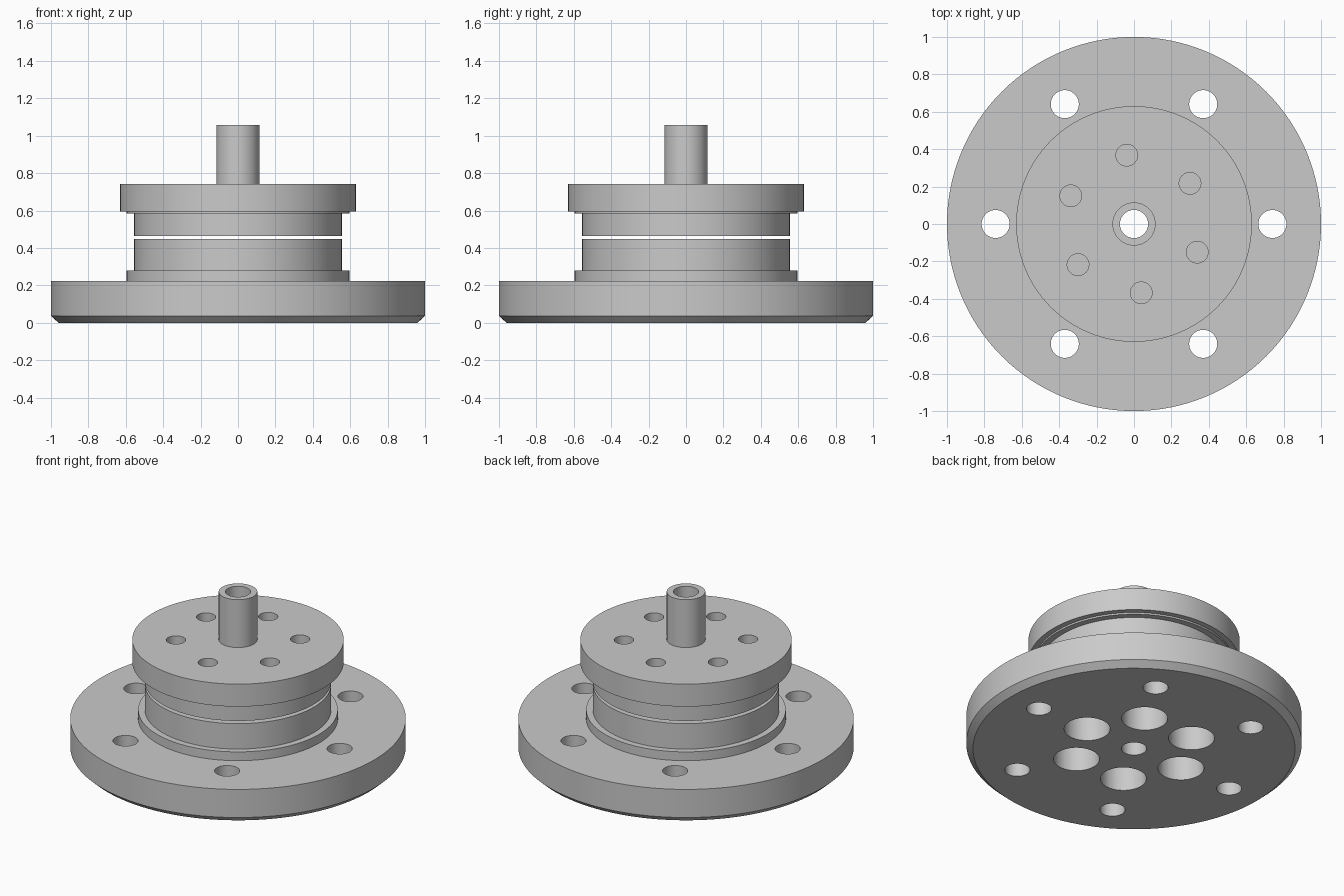
import bpy, bmesh, math
from mathutils import Matrix, Vector

if "Cube" in bpy.data.objects:
    bpy.data.objects.remove(bpy.data.objects["Cube"])

steel = bpy.data.materials.new("plain grey metal")
steel.use_nodes = True
grey = (0.59, 0.59, 0.59, 1)
steel.diffuse_color = grey
steel.node_tree.nodes["Principled BSDF"].inputs["Base Color"].default_value = grey


def make_object(name, bm):
    bmesh.ops.recalc_face_normals(bm, faces=bm.faces)
    mesh = bpy.data.meshes.new(name)
    bm.to_mesh(mesh)
    bm.free()
    obj = bpy.data.objects.new(name, mesh)
    bpy.context.collection.objects.link(obj)
    mesh.materials.append(steel)
    return obj


def lathe(name, profile, steps=128):
    """Turn a closed (radius, height) outline around the z axis."""
    bm = bmesh.new()
    verts = [bm.verts.new((r, 0, z)) for r, z in profile]
    edges = [bm.edges.new((a, b)) for a, b in zip(verts, verts[1:] + verts[:1])]
    bmesh.ops.spin(bm, geom=verts + edges, cent=(0, 0, 0), axis=(0, 0, 1),
                   angle=math.tau, steps=steps, use_merge=True)
    bmesh.ops.remove_doubles(bm, verts=bm.verts, dist=1e-5)
    return make_object(name, bm)


def drill(target, ring, radius, bottom, top, start):
    """Cut six round holes, evenly spaced on a ring."""
    bm = bmesh.new()
    for i in range(6):
        a = math.radians(start + 60 * i)
        place = Vector((ring * math.cos(a), ring * math.sin(a), (bottom + top) / 2))
        bmesh.ops.create_cone(bm, cap_ends=True, segments=48, radius1=radius,
                              radius2=radius, depth=top - bottom,
                              matrix=Matrix.Translation(place))
    cutter = make_object("hole_cutter", bm)
    cutter.hide_render = True
    mod = target.modifiers.new("holes", "BOOLEAN")
    mod.operation = "DIFFERENCE"
    mod.solver = "EXACT"
    mod.object = cutter
    bpy.context.view_layer.objects.active = target
    bpy.ops.object.modifier_apply(modifier=mod.name)
    bpy.data.objects.remove(cutter)


BORE = 0.075

# Lower half: chamfered base flange, shoulder and drum
base = lathe("base_flange", [
    (BORE, 0), (0.96, 0), (1, 0.037), (1, 0.222), (0.595, 0.222),
    (0.595, 0.28), (0.555, 0.28), (0.555, 0.447), (BORE, 0.447)])
drill(base, 0.74, 0.075, -0.1, 0.35, 0)      # bolt holes
drill(base, 0.365, 0.137, -0.1, 0.40, 0)     # pockets in the underside

# Upper half: drum, thin lip, cap flange and hollow shaft
hub = lathe("upper_hub", [
    (BORE, 0.465), (0.555, 0.465), (0.555, 0.583), (0.595, 0.583),
    (0.595, 0.594), (0.63, 0.594), (0.63, 0.742), (0.115, 0.742),
    (0.115, 1.057), (BORE, 1.057)])
drill(hub, 0.37, 0.058, 0.4, 0.9, 36)        # small cap holes

# Smooth round walls, crisp rims
for obj in (base, hub):
    bpy.ops.object.select_all(action="DESELECT")
    obj.select_set(True)
    bpy.context.view_layer.objects.active = obj
    bpy.ops.object.shade_smooth_by_angle(angle=math.radians(30))
